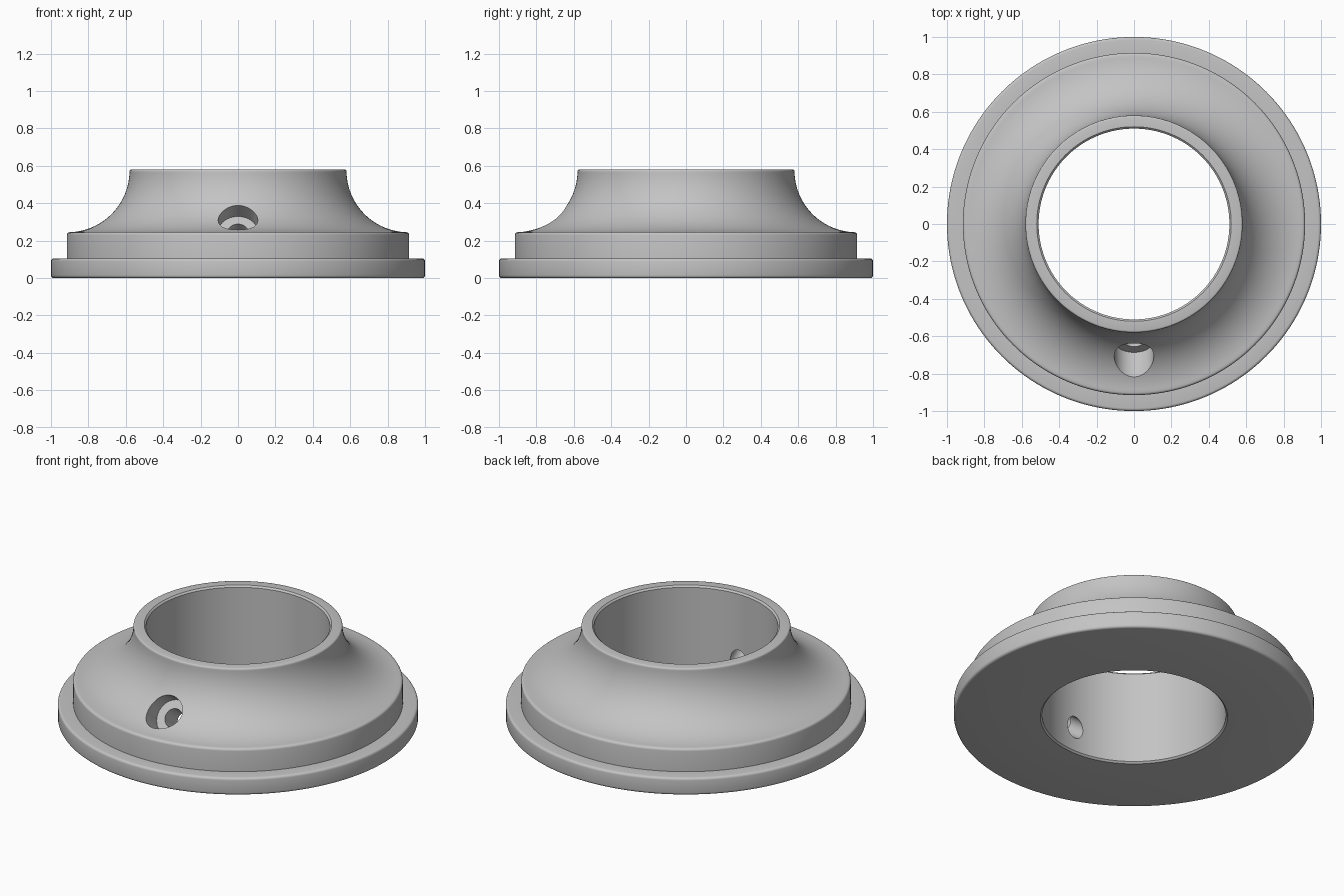
import bpy
import bmesh
from math import cos, sin, pi, radians
from mathutils import Vector, Matrix

cube = bpy.data.objects.get("Cube")
if cube:
    bpy.data.objects.remove(cube, do_unlink=True)

grey = bpy.data.materials.new("light grey")
grey.use_nodes = True
colour = (0.55, 0.55, 0.55, 1)
grey.diffuse_color = colour
grey.node_tree.nodes["Principled BSDF"].inputs["Base Color"].default_value = colour


def arc(cx, cz, r, start, end, steps):
    """Points of a circular arc, angles in degrees."""
    angles = [radians(start + (end - start) * i / steps) for i in range(steps + 1)]
    return [(cx + r * cos(a), cz + r * sin(a)) for a in angles]


def lathe(name, profile, segments):
    """Spin a closed (radius, height) profile around z."""
    bm = bmesh.new()
    verts = [bm.verts.new((r, 0, z)) for r, z in profile]
    edges = [bm.edges.new((v, verts[i - 1])) for i, v in enumerate(verts)]
    bmesh.ops.spin(bm, geom=verts + edges, cent=(0, 0, 0), axis=(0, 0, 1),
                   angle=2 * pi, steps=segments, use_duplicate=False)
    bmesh.ops.remove_doubles(bm, verts=bm.verts, dist=0.0005)
    bmesh.ops.recalc_face_normals(bm, faces=bm.faces)
    mesh = bpy.data.meshes.new(name)
    bm.to_mesh(mesh)
    bm.free()
    mesh.materials.append(grey)
    obj = bpy.data.objects.new(name, mesh)
    bpy.context.collection.objects.link(obj)
    return obj


# Flanged collar: chamfered bore, rounded base flange, step and concave neck
fillet = 0.015
profile = [(0.51, 0.01), (0.52, 0)]
profile += arc(1 - fillet, fillet, fillet, -90, 0, 4)
profile += arc(1 - fillet, 0.105 - fillet, fillet, 0, 90, 4)
profile += [(0.915, 0.105)]
profile += arc(0.915 - fillet, 0.245 - fillet, fillet, 0, 85, 4)
profile += arc(0.91, 0.575, 0.33, 266, 182, 28)
profile += arc(0.57, 0.57, 0.01, 0, 90, 3)
profile += [(0.52, 0.58), (0.51, 0.57)]
collar = lathe("flanged_collar", profile, 160)

# Slanted screw hole: wide counterbore, then a narrow through hole
axis = Vector((0, 0.8, -0.6))
across = Vector((0, 0.6, 0.8))
turn = axis.to_track_quat('Z', 'Y').to_matrix().to_4x4()


def drill(name, radius, start, end):
    bm = bmesh.new()
    centre = axis * (start + end) / 2 - across * 0.178
    bmesh.ops.create_cone(bm, cap_ends=True, segments=48, radius1=radius,
                          radius2=radius, depth=end - start,
                          matrix=Matrix.Translation(centre) @ turn)
    mesh = bpy.data.meshes.new(name)
    bm.to_mesh(mesh)
    bm.free()
    mesh.materials.append(grey)
    cutter = bpy.data.objects.new(name, mesh)
    cutter.hide_render = True
    bpy.context.collection.objects.link(cutter)
    cut = collar.modifiers.new(name, 'BOOLEAN')
    cut.operation = 'DIFFERENCE'
    cut.solver = 'EXACT'
    cut.object = cutter
    bpy.context.view_layer.objects.active = collar
    bpy.ops.object.modifier_apply(modifier=name)
    bpy.data.objects.remove(cutter, do_unlink=True)


bpy.ops.object.select_all(action='DESELECT')
collar.select_set(True)
drill("counterbore", 0.106, -1.2, -0.645)
drill("screw_hole", 0.055, -0.8, -0.3)
bpy.ops.object.shade_smooth_by_angle(angle=radians(32))
